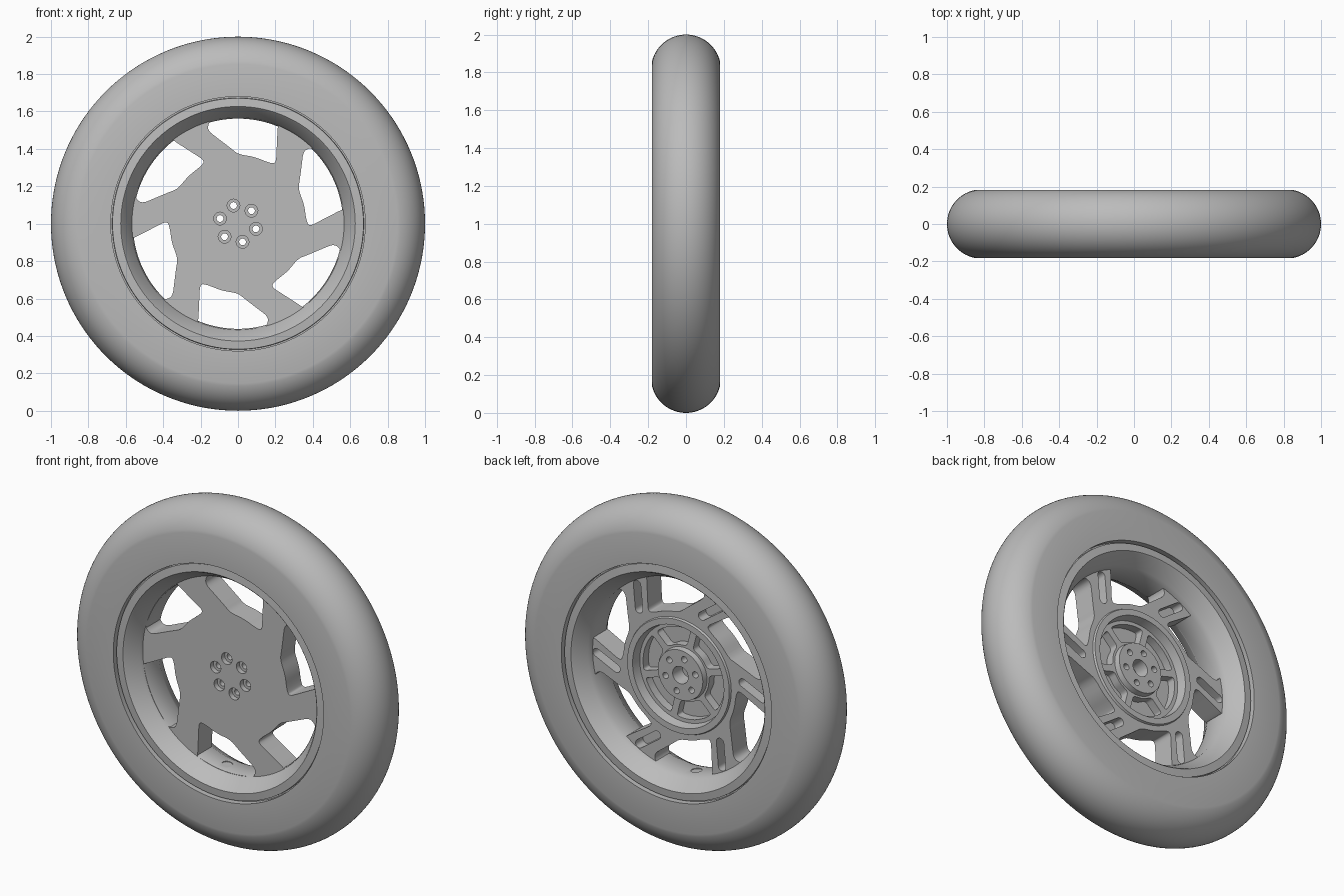
import bpy, bmesh
from math import sin, cos, tan, pi, radians, asin
from mathutils import Vector, Matrix

cube = bpy.data.objects.get("Cube")
if cube:
    bpy.data.objects.remove(cube, do_unlink=True)

AXLE = Vector((0, 0, 1))
SIXTH = pi / 3
HUB_ANGLE = radians(104)

grey = bpy.data.materials.new("grey")
grey.use_nodes = True
grey.diffuse_color = (0.5, 0.5, 0.5, 1)
shader = next(n for n in grey.node_tree.nodes if n.type == "BSDF_PRINCIPLED")
shader.inputs["Base Color"].default_value = grey.diffuse_color
shader.inputs["Roughness"].default_value = 0.6


def polar(radius, angle):
    return Vector((radius * cos(angle), radius * sin(angle)))


def turn(points, angle):
    return [Matrix.Rotation(angle, 2) @ p for p in points]


def finish(bm, name):
    bmesh.ops.recalc_face_normals(bm, faces=bm.faces)
    mesh = bpy.data.meshes.new(name)
    bm.to_mesh(mesh)
    bm.free()
    mesh.materials.append(grey)
    obj = bpy.data.objects.new(name, mesh)
    bpy.context.collection.objects.link(obj)
    return obj


def lathe(name, profile, steps=144):
    """Closed (radius, y) profile spun round the axle."""
    bm = bmesh.new()
    rings = []
    for i in range(steps):
        a = 2 * pi * i / steps
        rings.append([bm.verts.new(AXLE + Vector((r * cos(a), y, r * sin(a))))
                      for r, y in profile])
    count = len(profile)
    for i in range(steps):
        here, after = rings[i], rings[(i + 1) % steps]
        for j in range(count):
            k = (j + 1) % count
            bm.faces.new((here[j], here[k], after[k], after[j]))
    return finish(bm, name)


def prisms(name, outlines, y0, y1):
    """Extrude several (x, z) outlines along the axle."""
    bm = bmesh.new()
    for outline in outlines:
        ends = [[bm.verts.new(AXLE + Vector((p.x, y, p.y))) for p in outline]
                for y in (y0, y1)]
        bm.faces.new(ends[0])
        bm.faces.new(ends[1][::-1])
        for j in range(len(outline)):
            k = (j + 1) % len(outline)
            bm.faces.new((ends[0][j], ends[0][k], ends[1][k], ends[1][j]))
    return finish(bm, name)


def rounded(points, reach, steps=6):
    """Replace every corner with a small curve."""
    result = []
    for i, p in enumerate(points):
        before, after = points[i - 1] - p, points[(i + 1) % len(points)] - p
        a = p + before.normalized() * min(reach, before.length * 0.45)
        b = p + after.normalized() * min(reach, after.length * 0.45)
        for s in range(steps + 1):
            t = s / steps
            result.append(a * (1 - t) ** 2 + p * 2 * t * (1 - t) + b * t * t)
    return result


def circle(centre, radius, steps=24):
    return [centre + polar(radius, 2 * pi * i / steps) for i in range(steps)]


def slot(a, b, radius, steps=10):
    heading = (b - a).to_3d().xy
    start = Vector((1, 0)).angle_signed(heading) * -1
    ends = ((b, start - pi / 2), (a, start + pi / 2))
    return [c + polar(radius, s + pi * i / steps) for c, s in ends for i in range(steps + 1)]


def cut(target, cutter):
    mod = target.modifiers.new("cut", "BOOLEAN")
    mod.operation = "DIFFERENCE"
    mod.solver = "EXACT"
    mod.object = cutter
    graph = bpy.context.evaluated_depsgraph_get()
    mesh = bpy.data.meshes.new_from_object(target.evaluated_get(graph))
    target.modifiers.clear()
    target.data = mesh
    bpy.data.objects.remove(cutter, do_unlink=True)


def six(outline, angle=0):
    return [turn(outline, angle + i * SIXTH) for i in range(6)]


# Tyre: flat side walls under a round tread
HALF = 0.181
edge = asin(HALF / 0.185)
tread = [(0.815 + 0.185 * cos(a), 0.185 * sin(a))
         for a in (edge * (1 - i / 16) for i in range(33))]
tyre = lathe("tyre", [(0.68, HALF)] + tread + [(0.68, -HALF)])

# Rim: recessed lips, a thin groove beside the tyre and a tapered barrel
side = [(0.70, 0.145), (0.673, 0.145), (0.671, 0.163), (0.627, 0.167), (0.62, 0.16),
        (0.575, 0.085), (0.562, 0.06)]
rim = lathe("rim", side + [(r, -y) for r, y in reversed(side)])

# Valve hole in the barrel
bm = bmesh.new()
bmesh.ops.create_cone(bm, cap_ends=True, segments=24, radius1=0.03, radius2=0.03, depth=0.1)
spin = Matrix.Rotation(radians(7), 4, "Y")
bm.transform(Matrix.Translation(AXLE) @ spin @ Matrix.Translation((0, 0, -0.57)))
cut(rim, finish(bm, "valve_cutter"))

# Wheel centre: a plate with a raised collar at the back
FRONT, BACK = -0.07, 0.06
centre = lathe("wheel_centre", [(0.004, FRONT), (0.59, FRONT), (0.59, BACK), (0.335, BACK),
                                (0.33, BACK + 0.012), (0.295, BACK + 0.012), (0.285, 0.02),
                                (0.15, 0.02), (0.145, 0.052), (0.05, 0.052), (0.045, -0.03),
                                (0.004, -0.03)], 96)
plug = prisms("hub_core", [circle(Vector((0, 0)), 0.03)], FRONT, -0.03)

# Six openings between the spokes
arc = [polar(0.566, radians(a)) for a in range(100, 72, -5)]
opening = [Vector(p) for p in ((0.212, 0.515), (0.203, 0.32), (0.16, 0.328),
                               (0.09, 0.357), (0.0, 0.372), (-0.04, 0.405), (-0.165, 0.50))]
outline = rounded([Vector((-0.152, 0.552))] + arc + [Vector((0.217, 0.526))] + opening, 0.035)
cut(centre, prisms("opening_cutter", six(outline), -0.2, 0.2))

# One long slot in the back of each spoke
groove = slot(Vector((0.262, 0.32)), Vector((0.275, 0.46)), 0.024)
cut(centre, prisms("slot_cutter", six(groove), -0.01, 0.2))

# Six pockets between the hub ribs
half_in, half_out = SIXTH / 2 - asin(0.02 / 0.165), SIXTH / 2 - asin(0.02 / 0.265)
pocket = [polar(0.165, half_in * s) for s in (1, 0, -1)]
pocket += [polar(0.265, half_out * s) for s in (-1, -0.5, 0, 0.5, 1)]
cut(centre, prisms("pocket_cutter", six(rounded(pocket, 0.02), HUB_ANGLE + SIXTH / 2), -0.03, 0.2))

# Six bolt holes, wider at the front
at = polar(0.1, HUB_ANGLE)
cut(centre, prisms("bolt_cutter", six(circle(at, 0.018)), -0.2, 0.2))
cut(centre, prisms("counterbore_cutter", six(circle(at, 0.034)), -0.2, FRONT + 0.03))

# Smooth shading with crisp edges
bpy.ops.object.select_all(action="DESELECT")
for obj in (tyre, rim, centre, plug):
    obj.select_set(True)
bpy.context.view_layer.objects.active = tyre
bpy.ops.object.shade_smooth_by_angle(angle=radians(30))
